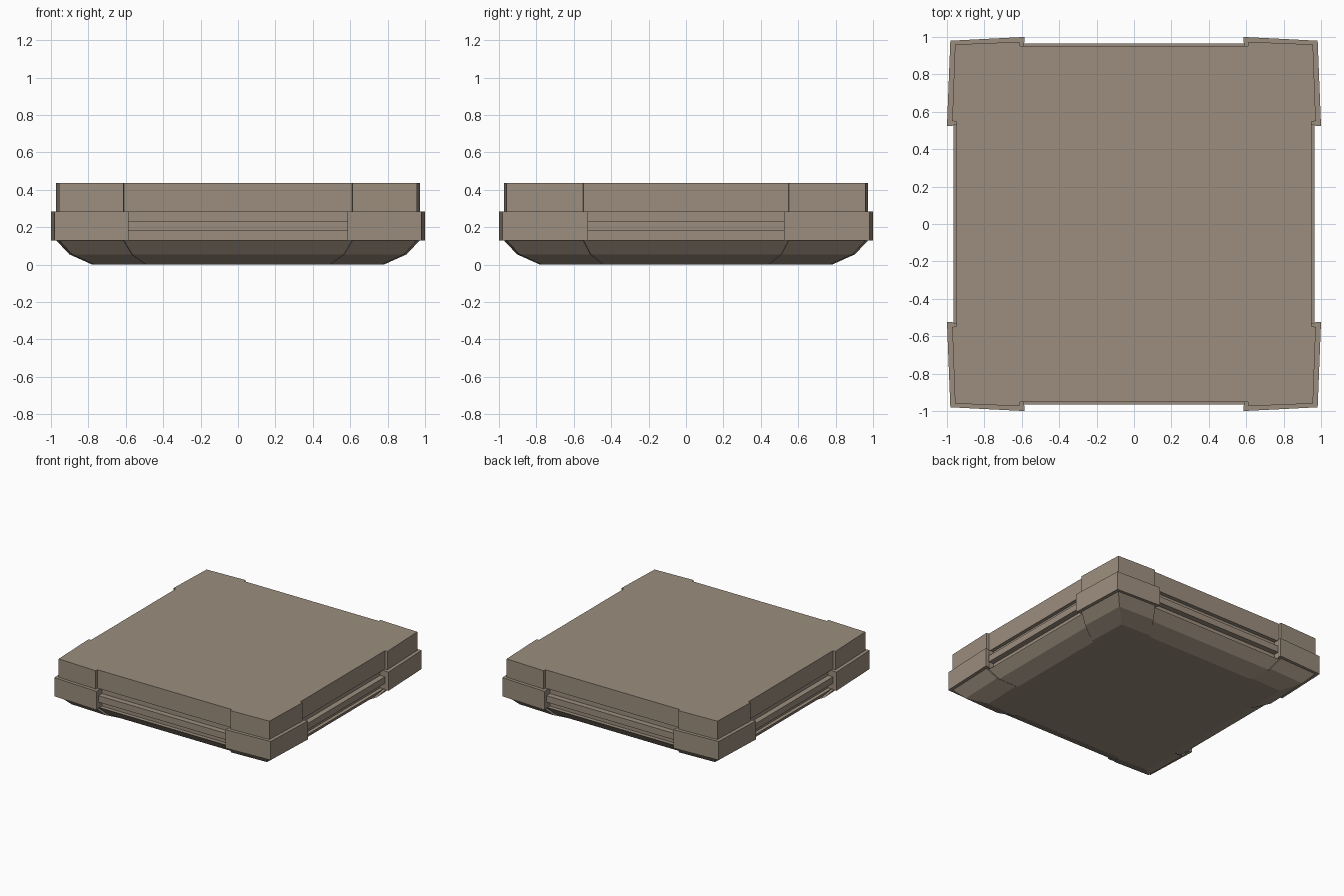
import bpy, bmesh

if "Cube" in bpy.data.objects:
    bpy.data.objects.remove(bpy.data.objects["Cube"])

mat = bpy.data.materials.new("taupe stone")
mat.diffuse_color = (0.33, 0.27, 0.207, 1)
mat.use_nodes = True
mat.node_tree.nodes["Principled BSDF"].inputs["Base Color"].default_value = mat.diffuse_color


def outline(quarter):
    """Mirror first-quadrant points (counter-clockwise) into a closed outline."""
    pts = list(quarter)
    pts += [(-x, y) for x, y in reversed(quarter)]
    pts += [(-x, -y) for x, y in quarter]
    pts += [(x, -y) for x, y in reversed(quarter)]
    return pts


def loft(name, pts, levels):
    """Stack copies of an outline at (z, scale) levels and skin them."""
    bm = bmesh.new()
    rings = [[bm.verts.new((x * s, y * s, z)) for x, y in pts] for z, s in levels]
    n = len(pts)
    for a, b in zip(rings, rings[1:]):
        for i in range(n):
            j = (i + 1) % n
            bm.faces.new((a[i], a[j], b[j], b[i]))
    bm.faces.new(rings[0])
    bm.faces.new(rings[-1])
    bmesh.ops.recalc_face_normals(bm, faces=bm.faces)
    me = bpy.data.meshes.new(name)
    bm.to_mesh(me)
    bm.free()
    me.materials.append(mat)
    ob = bpy.data.objects.new(name, me)
    bpy.context.collection.objects.link(ob)
    return ob


def rect(x0, x1, y0, y1):
    return [(x0, y0), (x1, y0), (x1, y1), (x0, y1)]


# Slab and tapered underside share one notched outline
slab = outline([(0.95, 0.548), (0.972, 0.55), (0.957, 0.96), (0.612, 0.974), (0.61, 0.952)])
loft("top_slab", slab, [(0.285, 1), (0.436, 1)])
loft("tapered_base", slab, [(0, 0.802), (0.055, 0.928), (0.13, 1)])

# Recessed core behind the rails
loft("core", rect(-0.92, 0.92, -0.92, 0.92), [(0.13, 1), (0.285, 1)])

# Protruding corner blocks
block = [(0.9, 0.53), (0.96, 0.53), (0.975, 0.523), (1.0, 0.523), (0.982, 0.98),
         (0.585, 1.0), (0.585, 0.975), (0.592, 0.96), (0.592, 0.9), (0.9, 0.9)]
for sx in (-1, 1):
    for sy in (-1, 1):
        loft("corner_block", [(x * sx, y * sy) for x, y in block], [(0.13, 1), (0.283, 1)])

# Rails running between the corner blocks
for s in (-1, 1):
    y0, y1 = sorted((s * 0.9, s * 0.965))
    loft("side_rail_y", rect(-0.6, 0.6, y0, y1), [(0.18, 1), (0.233, 1)])
    loft("side_rail_x", rect(y0, y1, -0.54, 0.54), [(0.18, 1), (0.233, 1)])
